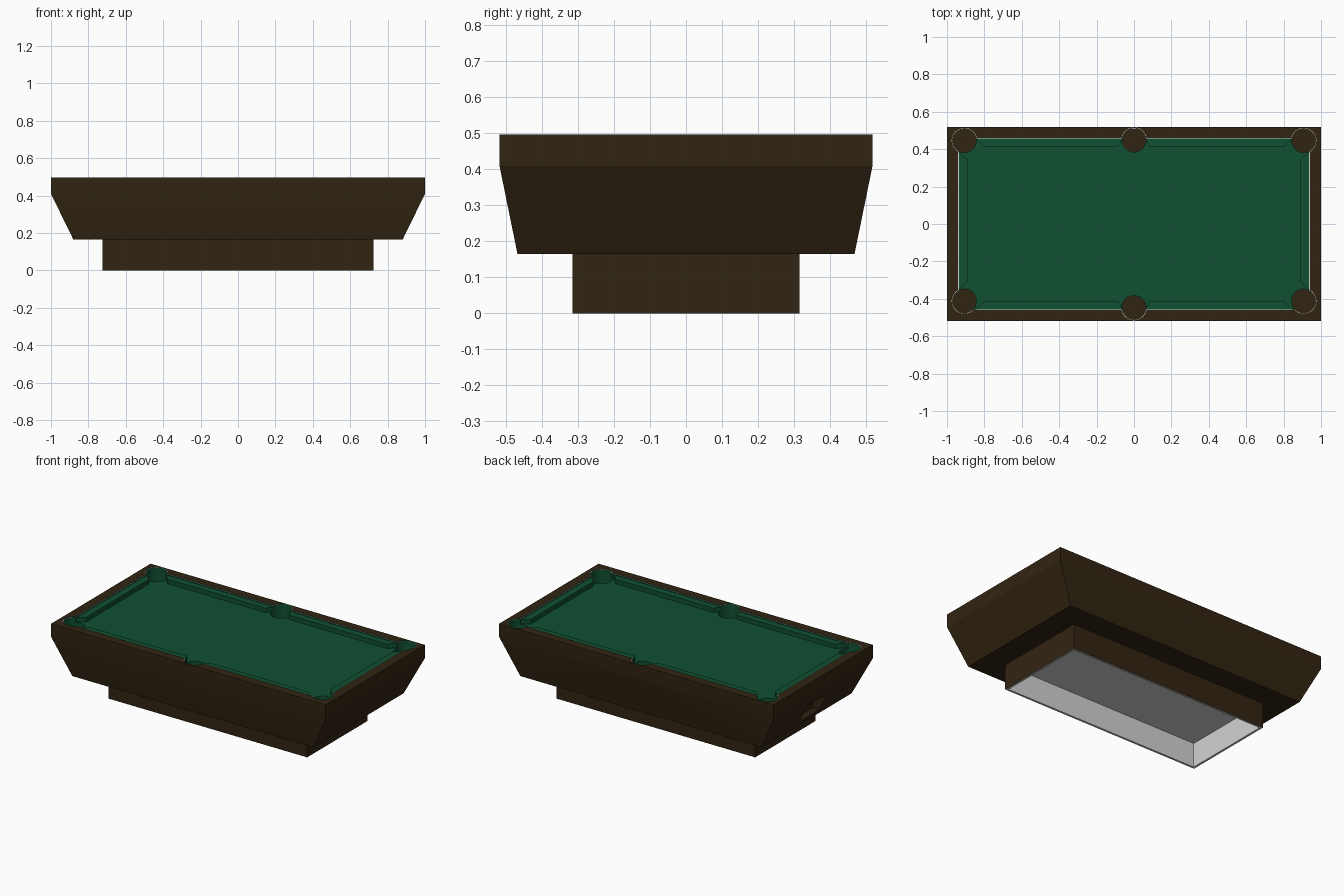
import bpy, bmesh
from mathutils import Matrix

if "Cube" in bpy.data.objects:
    bpy.data.objects.remove(bpy.data.objects["Cube"])

def material(name, rgb):
    m = bpy.data.materials.new(name)
    m.diffuse_color = (*rgb, 1)
    m.use_nodes = True
    m.node_tree.nodes["Principled BSDF"].inputs["Base Color"].default_value = m.diffuse_color
    return m

WOOD = material("dark_wood", (0.031, 0.018, 0.006))
FELT = material("green_felt", (0.005, 0.08, 0.031))
GREY = material("light_grey", (0.65, 0.65, 0.65))

def finish(name, bm, mats):
    bmesh.ops.recalc_face_normals(bm, faces=bm.faces)
    me = bpy.data.meshes.new(name)
    bm.to_mesh(me)
    bm.free()
    for m in mats:
        me.materials.append(m)
    ob = bpy.data.objects.new(name, me)
    bpy.context.collection.objects.link(ob)
    return ob

def box(name, lo, hi, mats):
    bm = bmesh.new()
    size = [b - a for a, b in zip(lo, hi)]
    mid = [(a + b) / 2 for a, b in zip(lo, hi)]
    bmesh.ops.create_cube(bm, size=1, matrix=Matrix.Translation(mid) @ Matrix.Diagonal((*size, 1)))
    return finish(name, bm, mats)

def cylinder(name, x, y, r, z0, z1):
    bm = bmesh.new()
    bmesh.ops.create_cone(bm, cap_ends=True, segments=32, radius1=r, radius2=r, depth=z1 - z0,
                          matrix=Matrix.Translation((x, y, (z0 + z1) / 2)))
    return finish(name, bm, [WOOD])

def cut(ob, cutter):
    mod = ob.modifiers.new("cut", 'BOOLEAN')
    mod.operation, mod.solver, mod.object = 'DIFFERENCE', 'EXACT', cutter
    dg = bpy.context.evaluated_depsgraph_get()
    me = bpy.data.meshes.new_from_object(ob.evaluated_get(dg))
    ob.modifiers.clear()
    ob.data = me
    bpy.data.objects.remove(cutter)

# Cabinet: upright rail band above a tapering body
bm = bmesh.new()
rings = []
for x, y, z in ((0.88, 0.468, 0.165), (1, 0.518, 0.41), (1, 0.518, 0.497)):
    rings.append([bm.verts.new((sx * x, sy * y, z)) for sx, sy in ((-1, -1), (1, -1), (1, 1), (-1, 1))])
for a, b in zip(rings, rings[1:]):
    for i in range(4):
        j = (i + 1) % 4
        bm.faces.new((a[i], a[j], b[j], b[i]))
bm.faces.new(rings[0][::-1])
bm.faces.new(rings[-1])
cabinet = finish("cabinet", bm, [WOOD, FELT, GREY])

# Pale trim shelf first (shallow and wider), then the bed and pockets inside it
POCKETS = [(sx * 0.907, y) for sx in (-1, 1) for y in (0.446, -0.412)] + [(0, 0.449), (0, -0.447)]
BED, FLOOR, SHELF = 0.46, 0.38, 0.495
for grow, bed_z, pocket_z in ((0.004, SHELF, SHELF), (0, BED, FLOOR)):
    x, y = 0.936 + grow, 0.456 + grow
    cut(cabinet, box("bed_cutter", (-x, -y, bed_z), (x, y, 0.6), [WOOD]))
    for px, py in POCKETS:
        cut(cabinet, cylinder("pocket_cutter", px, py, 0.064 + grow, pocket_z, 0.6))

# Ball return recess in the left end
cut(cabinet, box("return_cutter", (-1.1, -0.1, 0.2), (-0.85, 0.1, 0.315), [WOOD]))

# Colour the bed and pocket walls green, pocket floors wood, trim shelf pale
for p in cabinet.data.polygons:
    c = p.center
    inside = abs(c.x) < 0.99 and abs(c.y) < 0.5175 and FLOOR + 0.002 < c.z < 0.4965
    p.material_index = 0
    if inside:
        p.material_index = 2 if p.normal.z > 0.9 and c.z > 0.49 else 1

bpy.context.view_layer.objects.active = cabinet
cabinet.select_set(True)
bpy.ops.object.shade_smooth_by_angle(angle=0.26)
cabinet.select_set(False)

# Cushions with angled ends beside the pockets
def cushion(name, pts):
    bm = bmesh.new()
    low = [bm.verts.new((x, y, BED - 0.005)) for x, y in pts]
    top = [bm.verts.new((x, y, 0.489)) for x, y in pts]
    bm.faces.new(low[::-1])
    bm.faces.new(top)
    for i in range(4):
        j = (i + 1) % 4
        bm.faces.new((low[i], low[j], top[j], top[i]))
    finish(name, bm, [FELT])

for sx, side in ((-1, "left"), (1, "right")):
    for sy, end in ((-1, "front"), (1, "back")):
        cushion(f"{end}_{side}_cushion", [(sx * 0.06, sy * 0.456), (sx * 0.845, sy * 0.456),
                                          (sx * 0.80, sy * 0.411), (sx * 0.085, sy * 0.411)])
    cushion(f"{side}_cushion", [(sx * 0.936, 0.385), (sx * 0.936, -0.35),
                                (sx * 0.89, -0.31), (sx * 0.89, 0.345)])

# Hollow pedestal, pale underneath
base = box("pedestal", (-0.725, -0.315, 0), (0.725, 0.315, 0.165), [WOOD, GREY])
bm = bmesh.new()
bm.from_mesh(base.data)
bottom = min(bm.faces, key=lambda f: f.calc_center_median().z)
rim = bmesh.ops.inset_individual(bm, faces=[bottom], thickness=0.02)["faces"]
wall = bmesh.ops.inset_individual(bm, faces=[bottom], thickness=0)["faces"]
for v in bottom.verts:
    v.co.z = 0.16
for f in rim + wall + [bottom]:
    f.material_index = 1
bm.to_mesh(base.data)
bm.free()
